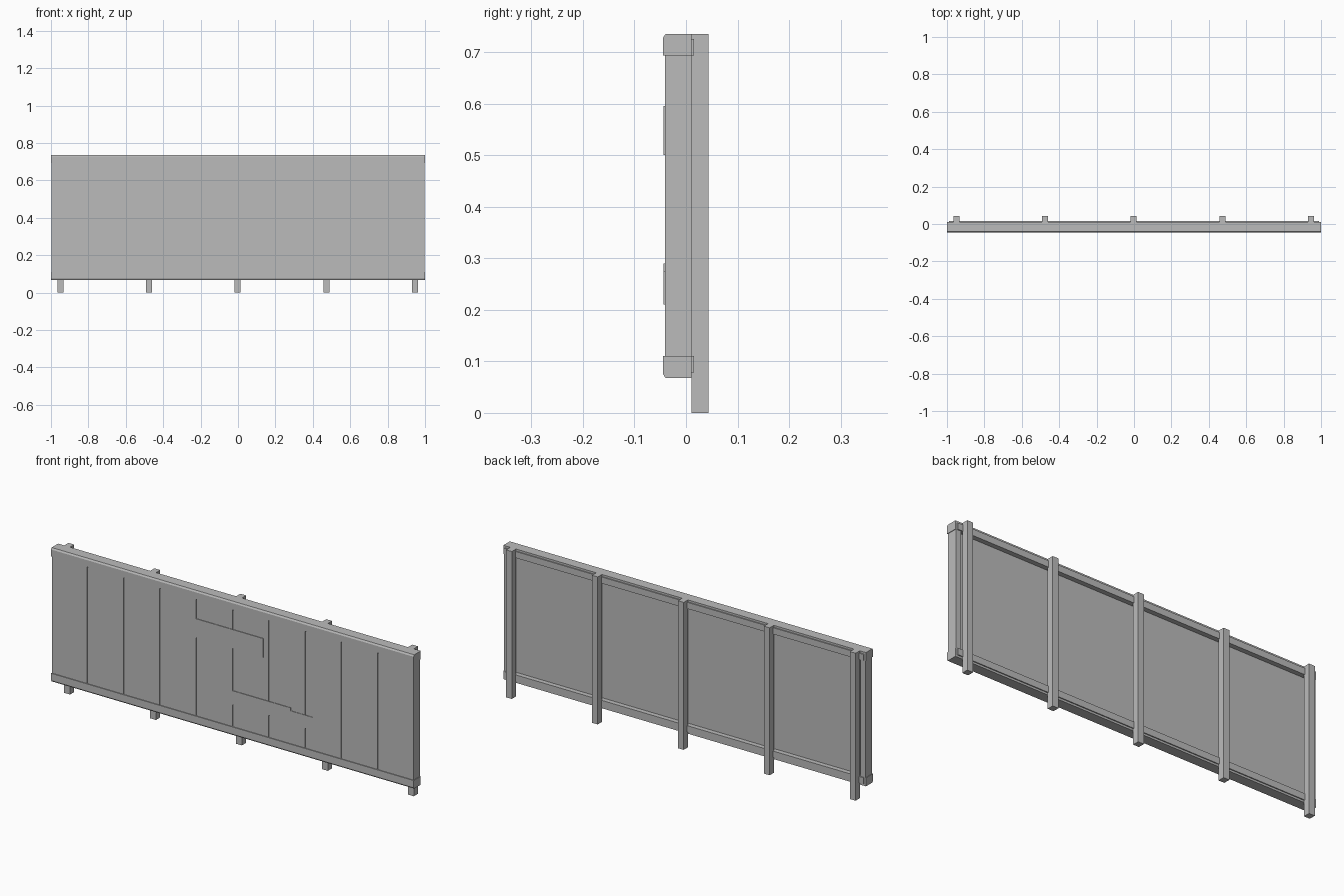
import bpy
import bmesh

cube = bpy.data.objects.get("Cube")
if cube:
    bpy.data.objects.remove(cube, do_unlink=True)

grey = bpy.data.materials.new("plain_grey")
grey.use_nodes = True
COLOUR = (0.5, 0.5, 0.5, 1)
grey.diffuse_color = COLOUR
grey.node_tree.nodes["Principled BSDF"].inputs["Base Color"].default_value = COLOUR


def finish(name, bm):
    bmesh.ops.recalc_face_normals(bm, faces=bm.faces)
    mesh = bpy.data.meshes.new(name)
    bm.to_mesh(mesh)
    bm.free()
    mesh.materials.append(grey)
    obj = bpy.data.objects.new(name, mesh)
    bpy.context.collection.objects.link(obj)
    return obj


def box(name, x, y, z):
    """Box given as (low, high) ranges on each axis."""
    bm = bmesh.new()
    bmesh.ops.create_cube(bm, size=1)
    for v in bm.verts:
        v.co = [r[0] if c < 0 else r[1] for c, r in zip(v.co, (x, y, z))]
    return finish(name, bm)


def extrude_x(name, profile, half):
    """Extrude a (y, z) profile along x."""
    bm = bmesh.new()
    face = bm.faces.new([bm.verts.new((-half, y, z)) for y, z in profile])
    moved = bmesh.ops.extrude_face_region(bm, geom=[face])["geom"]
    bmesh.ops.translate(bm, vec=(2 * half, 0, 0),
                        verts=[g for g in moved if isinstance(g, bmesh.types.BMVert)])
    return finish(name, bm)


BOTTOM, TOP, RAIL = 0.068, 0.735, 0.042
FRONT, FACE, BACK = -0.045, -0.041, 0.011

# Top and bottom rails with a chamfered outer front edge
for name, edge, s in (("top_rail", TOP, 1), ("bottom_rail", BOTTOM, -1)):
    extrude_x(name, [(BACK, edge), (FRONT + 0.005, edge), (FRONT, edge - s * 0.008),
                     (FRONT, edge - s * RAIL), (BACK, edge - s * RAIL)], 1)
    # Thin batten on the back of the rail
    box(name + "_batten", (-0.99, 0.99), (BACK, 0.016),
        sorted((edge - s * 0.01, edge - s * RAIL)))

# Backing sheet and end uprights
inner = (BOTTOM + RAIL, TOP - RAIL)
box("backing_sheet", (-0.975, 0.975), (-0.037, -0.008), inner)
for side, s in (("left", 1), ("right", -1)):
    box(side + "_end_upright", sorted((s * 0.97, s * 0.997)), (-0.037, BACK), inner)

# Ten vertical boards with narrow seams
gap = 0.003
for i in range(10):
    x = -1 + i * 0.2
    box(f"front_board_{i + 1}", (x + (gap if i else 0.003), x + 0.2 - gap),
        (FACE, -0.036), inner)

# Patch boards covering the seams
box("upper_patch", (-0.205, 0.17), (-0.044, FACE), (0.5, 0.595))
box("lower_patch", (-0.005, 0.32), (-0.044, FACE), (0.22, 0.29))
box("lower_patch_end", (0.32, 0.44), (-0.0435, FACE), (0.21, 0.275))

# Support posts behind
for i in range(5):
    x = -0.95 + i * 0.474
    box(f"support_post_{i + 1}", (x - 0.016, x + 0.016), (BACK, 0.044), (0, TOP))
